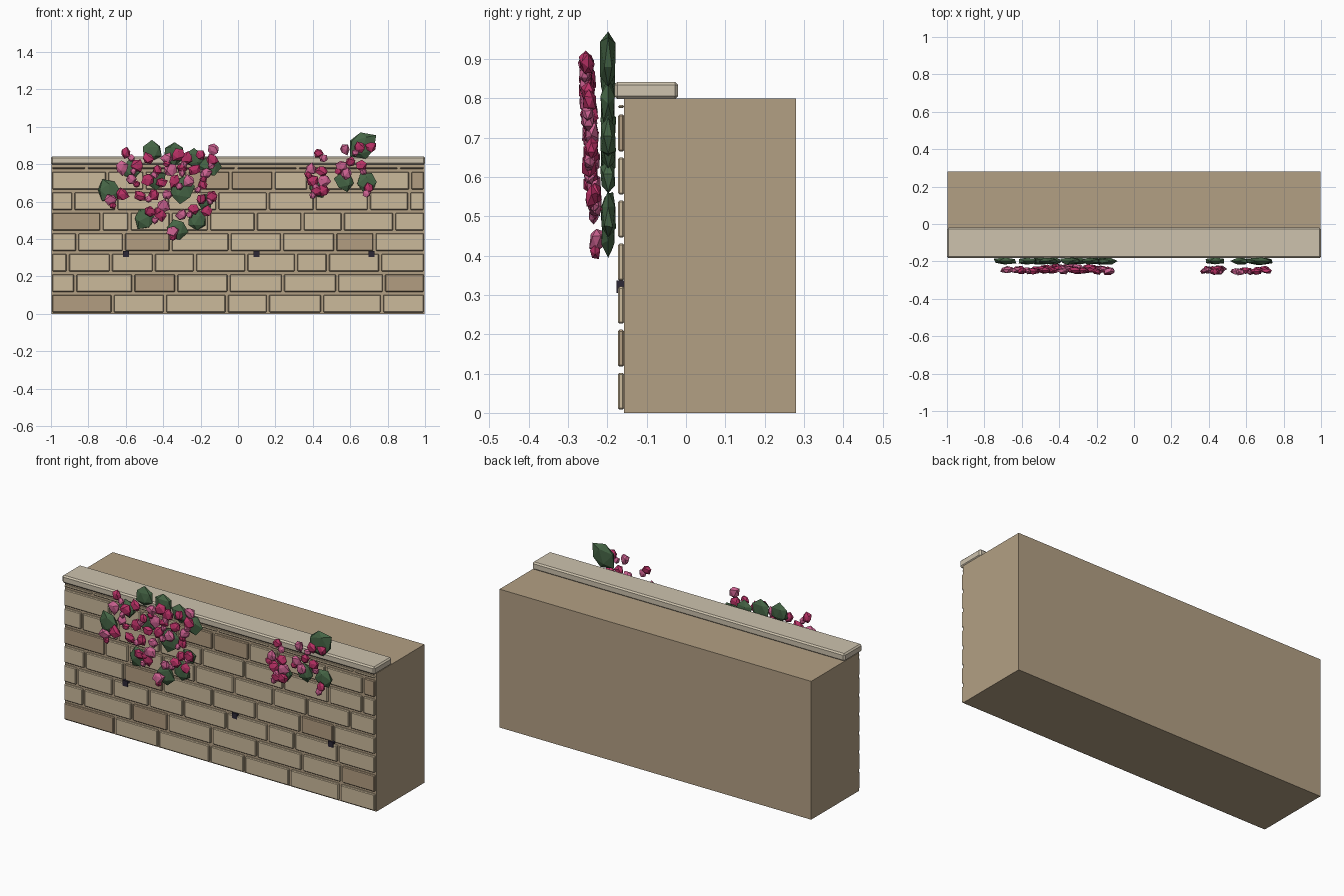
import bpy, bmesh, random
from mathutils import Vector, Matrix

random.seed(7)


def material(name, rgb):
    m = bpy.data.materials.new(name)
    m.diffuse_color = (*rgb, 1)
    return m


STONE = material("stone_core", (0.45, 0.35, 0.23))
BRICK = material("brick_light", (0.60, 0.49, 0.33))
BRICK_DARK = material("brick_dark", (0.45, 0.34, 0.22))
CAP = material("coping_stone", (0.61, 0.54, 0.42))
IRON = material("dark_iron", (0.025, 0.02, 0.035))
LEAF = material("leaf_green", (0.06, 0.13, 0.06))
PINK = material("petal_magenta", (0.48, 0.03, 0.13))
PALE = material("petal_pink", (0.60, 0.12, 0.28))


def finish(name, bm, mats, bevel=0):
    me = bpy.data.meshes.new(name)
    bm.to_mesh(me)
    bm.free()
    for m in mats:
        me.materials.append(m)
    ob = bpy.data.objects.new(name, me)
    bpy.context.collection.objects.link(ob)
    if bevel:
        mod = ob.modifiers.new("bevel", 'BEVEL')
        mod.width = bevel
        mod.segments = 1
    return ob


def add_box(bm, lo, hi, mat=0):
    lo, hi = Vector(lo), Vector(hi)
    mtx = Matrix.Translation((lo + hi) / 2) @ Matrix.Diagonal((*(hi - lo), 1))
    verts = bmesh.ops.create_cube(bm, size=1, matrix=mtx)["verts"]
    for f in {f for v in verts for f in v.link_faces}:
        f.material_index = mat


def box(name, lo, hi, mat, bevel=0):
    bm = bmesh.new()
    add_box(bm, lo, hi)
    return finish(name, bm, [mat], bevel)


def add_blob(bm, centre, size, mat=0, rough=0.2):
    # irregular faceted ball
    verts = bmesh.ops.create_icosphere(bm, subdivisions=1, radius=1)["verts"]
    spin = Matrix.Rotation(random.uniform(0, 6.28), 3, 'Y')
    for v in verts:
        p = spin @ v.co * random.uniform(1 - rough, 1 + rough)
        v.co = Vector(centre) + Vector([a * b for a, b in zip(p, size)])
    for f in {f for v in verts for f in v.link_faces}:
        f.material_index = mat


# wall body and coping
box("wall_core", (-0.997, -0.158, 0), (0.997, 0.28, 0.80), STONE)
box("coping", (-1, -0.182, 0.798), (1, -0.02, 0.842), CAP, 0.008)

# brick courses: joint positions, and which bricks are dark
courses = [
    ([-0.67, -0.39, -0.06, 0.16, 0.45, 0.77], [0]),
    ([-0.87, -0.56, -0.33, -0.05, 0.24, 0.53, 0.78], [2, 7]),
    ([-0.91, -0.68, -0.45, -0.23, 0.045, 0.31, 0.48, 0.76], []),
    ([-0.86, -0.61, -0.36, -0.045, 0.235, 0.52, 0.73], [2, 6]),
    ([-0.73, -0.58, -0.36, -0.155, 0.095, 0.345, 0.56, 0.835], [0]),
    ([-0.88, -0.65, -0.38, -0.11, 0.16, 0.41, 0.70, 0.915], []),
    ([-0.70, -0.50, -0.27, -0.04, 0.19, 0.375, 0.68, 0.92], [3, 4, 8]),
    ([-0.81, -0.60, -0.30, -0.01, 0.32, 0.57, 0.86], []),
]
bm = bmesh.new()
for row, (joints, dark) in enumerate(courses):
    z0 = 0.008 + row * 0.1095
    z1 = min(z0 + 0.094, 0.783)
    edges = [-1.0] + joints + [1.0]
    if row == 7:
        z0 = 0.775
    for i, (a, b) in enumerate(zip(edges, edges[1:])):
        add_box(bm, (a + 0.007, -0.173, z0), (b - 0.007, -0.157, z1), int(i in dark))
finish("bricks", bm, [BRICK, BRICK_DARK], 0.004)

# small iron fixings
for i, x in enumerate((-0.60, 0.10, 0.715)):
    box(f"iron_fixing_{i + 1}", (x - 0.016, -0.177, 0.305), (x + 0.016, -0.157, 0.337), IRON)

# leaves: x, z, radius
leaves = {
    "left": [(-0.46, 0.87, 0.06), (-0.34, 0.86, 0.065), (-0.23, 0.83, 0.055),
             (-0.15, 0.79, 0.06), (-0.69, 0.66, 0.065), (-0.57, 0.77, 0.05),
             (-0.30, 0.66, 0.075), (-0.18, 0.60, 0.045), (-0.50, 0.51, 0.06),
             (-0.33, 0.45, 0.06), (-0.22, 0.50, 0.06), (-0.44, 0.72, 0.06)],
    "right": [(0.67, 0.90, 0.08), (0.57, 0.71, 0.055), (0.69, 0.70, 0.06),
              (0.43, 0.67, 0.055)],
}
# flowers: x, z
flowers = {
    "left": [(-0.60, 0.86), (-0.62, 0.78), (-0.54, 0.79), (-0.48, 0.83), (-0.38, 0.83),
             (-0.32, 0.85), (-0.27, 0.83), (-0.13, 0.88), (-0.14, 0.82), (-0.20, 0.85),
             (-0.57, 0.72), (-0.48, 0.72), (-0.43, 0.77), (-0.36, 0.77), (-0.30, 0.78),
             (-0.23, 0.77), (-0.17, 0.75), (-0.41, 0.70), (-0.34, 0.71), (-0.26, 0.71),
             (-0.19, 0.69), (-0.62, 0.64), (-0.68, 0.61), (-0.52, 0.63), (-0.45, 0.64),
             (-0.38, 0.64), (-0.14, 0.63), (-0.20, 0.61), (-0.40, 0.58), (-0.47, 0.55),
             (-0.42, 0.53), (-0.30, 0.53), (-0.24, 0.56), (-0.17, 0.55), (-0.35, 0.44)],
    "right": [(0.43, 0.86), (0.57, 0.88), (0.65, 0.89), (0.71, 0.89), (0.39, 0.77),
              (0.45, 0.76), (0.40, 0.71), (0.46, 0.71), (0.42, 0.66), (0.46, 0.66),
              (0.55, 0.79), (0.60, 0.81), (0.66, 0.79), (0.58, 0.75), (0.70, 0.67)],
}
for side in ("left", "right"):
    bm = bmesh.new()
    for x, z, r in leaves[side]:
        add_blob(bm, (x, -0.198, z), (r, 0.021, r), rough=0.15)
    finish(f"leaves_{side}", bm, [LEAF])

    bm = bmesh.new()
    for i, (x, z) in enumerate(flowers[side]):
        y = -0.232 - 0.045 * (z - 0.45) + random.uniform(-0.005, 0.005)
        r = random.uniform(0.028, 0.037)
        add_blob(bm, (x, y, z), (r, 0.019, r), int(i % 3 == 1), 0.22)
        # small bud beside the bloom
        if i % 2 == 0:
            add_blob(bm, (x + random.uniform(-0.03, 0.03), y - 0.003, z - 0.028),
                     (0.021, 0.015, 0.021), 1 - int(i % 3 == 1))
    finish(f"flowers_{side}", bm, [PINK, PALE])
